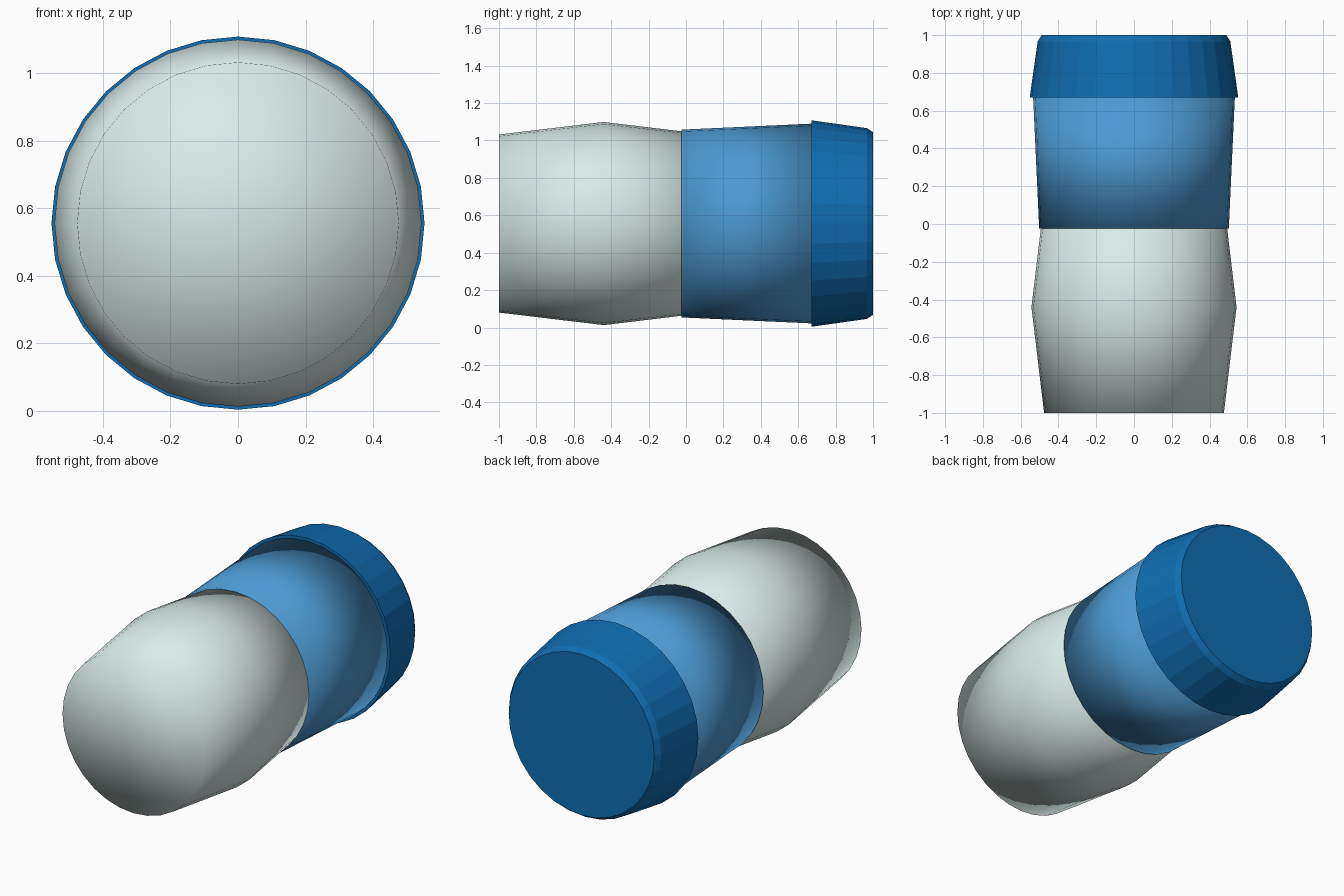
import bpy, bmesh, math

if "Cube" in bpy.data.objects:
    bpy.data.objects.remove(bpy.data.objects["Cube"])

SIDES = 32
AXIS_Z = 0.556


def material(name, rgb):
    m = bpy.data.materials.new(name)
    m.diffuse_color = (*rgb, 1.0)
    m.use_nodes = True
    m.node_tree.nodes["Principled BSDF"].inputs["Base Color"].default_value = m.diffuse_color
    return m


def turned_part(name, profile, mat, smooth):
    """Closed solid of revolution about the y axis; profile is (y, radius)."""
    bm = bmesh.new()
    rings = []
    for y, r in profile:
        ring = []
        for i in range(SIDES):
            a = 2 * math.pi * i / SIDES
            ring.append(bm.verts.new((r * math.cos(a), y, AXIS_Z + r * math.sin(a))))
        rings.append(ring)
    for a, b in zip(rings, rings[1:]):
        for i in range(SIDES):
            j = (i + 1) % SIDES
            bm.faces.new((a[i], a[j], b[j], b[i]))
    # end discs as triangle fans
    for ring, y in ((rings[0], profile[0][0]), (rings[-1], profile[-1][0])):
        centre = bm.verts.new((0, y, AXIS_Z))
        for i in range(SIDES):
            bm.faces.new((ring[i], ring[(i + 1) % SIDES], centre))
    bmesh.ops.recalc_face_normals(bm, faces=bm.faces[:])
    for f in bm.faces:
        f.smooth = smooth
    mesh = bpy.data.meshes.new(name)
    bm.to_mesh(mesh)
    bm.free()
    mesh.materials.append(mat)
    ob = bpy.data.objects.new(name, mesh)
    bpy.context.collection.objects.link(ob)
    return ob


pale = material("pale_grey", (0.69, 0.83, 0.81))
light_blue = material("light_blue", (0.073, 0.32, 0.64))
deep_blue = material("deep_blue", (0.005, 0.155, 0.45))

# Pale barrel, its back end tucked inside the sleeve
turned_part("barrel", [(-1.0, 0.476), (-0.44, 0.543), (0.12, 0.476)], pale, True)

# Tapered light blue sleeve
turned_part("sleeve", [(-0.025, 0.502), (0.672, 0.534)], light_blue, True)

# Faceted end cap with a small bevel
turned_part("end_cap", [(0.67, 0.552), (0.967, 0.510), (1.0, 0.488)], deep_blue, False)
